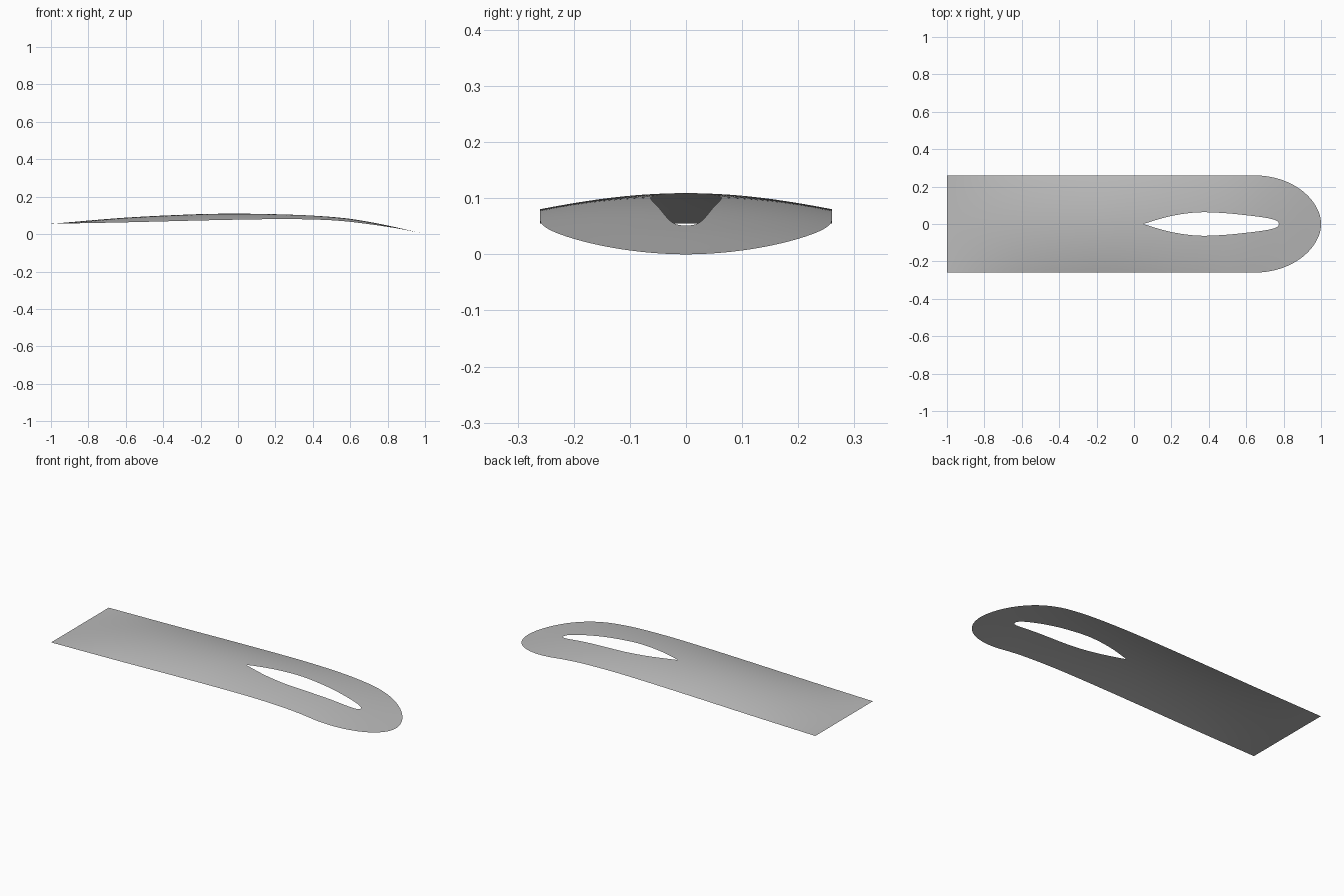
import bpy, bmesh, math

if "Cube" in bpy.data.objects:
    bpy.data.objects.remove(bpy.data.objects["Cube"])

# Guide points along the length: crown height, side-edge height, slot half width
CROWN = [(-1, .055), (-.6, .088), (-.2, .107), (0, .109), (.2, .107), (.4, .1),
         (.6, .082), (.8, .046), (1, 0)]
EDGE = [(-1, .055), (-.6, .063), (-.2, .073), (.1, .079), (.3, .08),
        (.5, .074), (.64, .061), (.8, .037), (1, 0)]
SLOT = [(.05, 0), (.12, .022), (.2, .043), (.3, .059), (.38, .063), (.5, .057), (.6, .047),
        (.7, .034), (.75, .023), (.77, .012), (.775, 0)]
HALF_WIDTH = .26
COLUMNS = 14


def smooth_curve(points, x):
    """Cubic interpolation through guide points, zero outside their range."""
    if x <= points[0][0] or x >= points[-1][0]:
        return points[0][1] if x <= points[0][0] else points[-1][1]

    def slope(k):
        a, b = points[max(k - 1, 0)], points[min(k + 1, len(points) - 1)]
        return (b[1] - a[1]) / (b[0] - a[0])

    i = max(k for k, p in enumerate(points) if p[0] <= x)
    (x0, y0), (x1, y1) = points[i], points[i + 1]
    h = x1 - x0
    t = (x - x0) / h
    s = 1 - t
    return (y0 * s * s * (1 + 2 * t) + y1 * t * t * (1 + 2 * s)
            + h * t * s * (slope(i) * s - slope(i + 1) * t))


def bezier(a, b, c, d, t):
    s = 1 - t
    return a * s**3 + 3 * b * s * s * t + 3 * c * s * t * t + d * t**3


def outer_width(x):
    """Straight sides that run into a rounded nose."""
    if x <= .64:
        return HALF_WIDTH
    lo, hi = 0, 1
    for _ in range(40):
        mid = (lo + hi) / 2
        if bezier(.64, .86, 1, 1, mid) < x:
            lo = mid
        else:
            hi = mid
    return bezier(HALF_WIDTH, HALF_WIDTH, .12, 0, lo) if x < 1 else 0


def eased(start, end, count):
    """Stations packed closely towards both ends."""
    return [start + (end - start) * (1 - math.cos(math.pi * i / count)) / 2
            for i in range(count)]


# Half of the curved sheet, with the slot left open along the centre line
stations = eased(-1, .05, 24) + eased(.05, .775, 48) + eased(.775, 1, 36) + [1]
bm = bmesh.new()
rows = []
for x in stations:
    inner, outer = smooth_curve(SLOT, x), outer_width(x)
    crown, edge = smooth_curve(CROWN, x), smooth_curve(EDGE, x)
    row = []
    for j in range(COLUMNS + 1):
        y = inner + (outer - inner) * j / COLUMNS
        z = edge + (crown - edge) * (1 - (y / HALF_WIDTH) ** 2)
        row.append(bm.verts.new((x, y, z)))
    rows.append(row)
for near, far in zip(rows, rows[1:]):
    for j in range(COLUMNS):
        bm.faces.new((near[j], far[j], far[j + 1], near[j + 1]))
bmesh.ops.remove_doubles(bm, verts=bm.verts, dist=1e-5)
for face in bm.faces:
    face.smooth = True
mesh = bpy.data.meshes.new("slotted_sheet")
bm.to_mesh(mesh)
bm.free()
sheet = bpy.data.objects.new("slotted_sheet", mesh)
bpy.context.collection.objects.link(sheet)

# Other half
mirror = sheet.modifiers.new("mirror", "MIRROR")
mirror.use_axis = (False, True, False)
mirror.merge_threshold = 1e-5

# Plain grey material
grey = bpy.data.materials.new("plain_grey")
grey.use_nodes = True
colour = (.5, .5, .5, 1)
grey.diffuse_color = colour
grey.node_tree.nodes["Principled BSDF"].inputs["Base Color"].default_value = colour
mesh.materials.append(grey)
